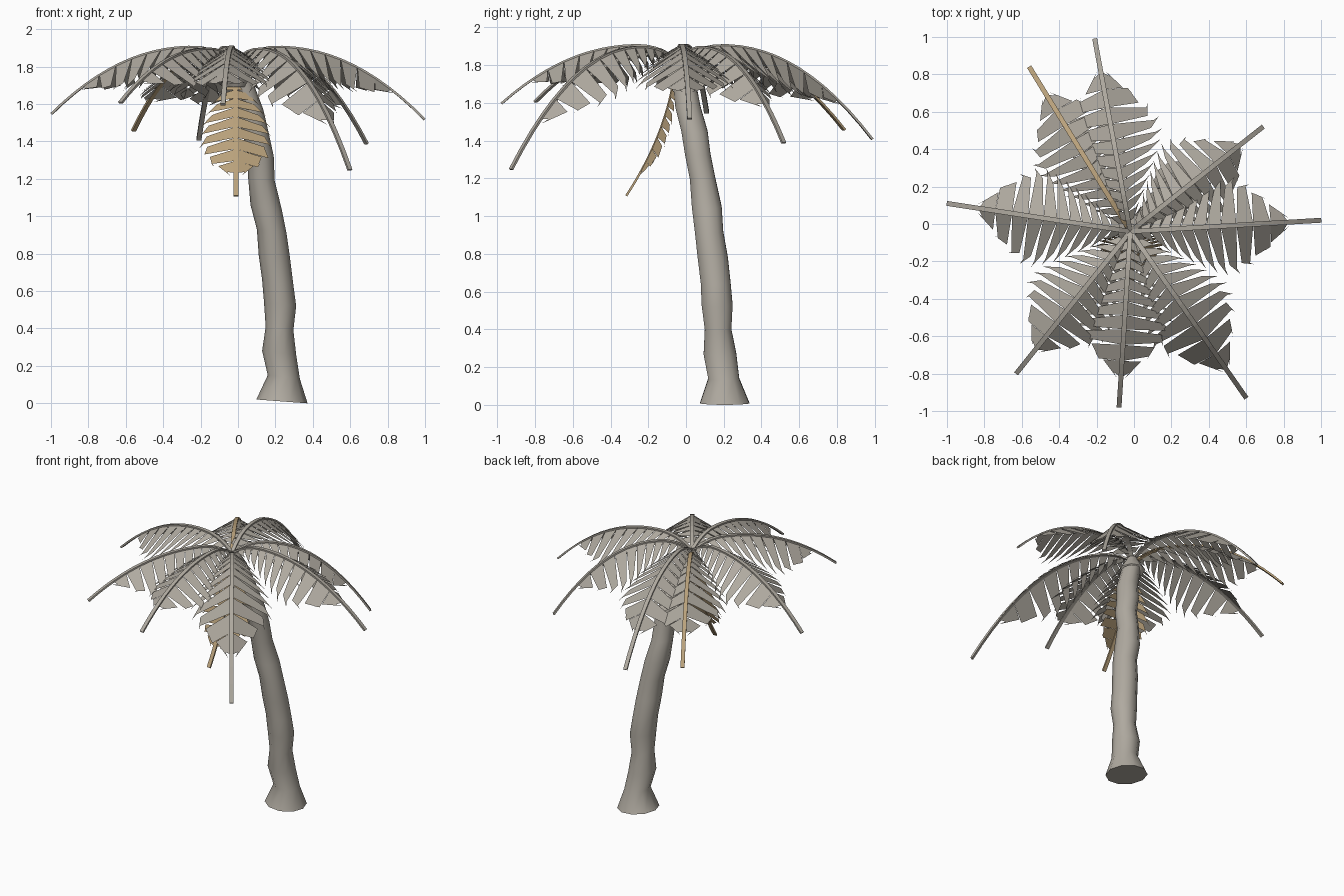
import bpy, bmesh, math
from mathutils import Vector

if "Cube" in bpy.data.objects:
    bpy.data.objects.remove(bpy.data.objects["Cube"])


def material(name, rgb):
    m = bpy.data.materials.new(name)
    m.diffuse_color = (*rgb, 1)
    m.use_nodes = True
    m.node_tree.nodes["Principled BSDF"].inputs["Base Color"].default_value = m.diffuse_color
    return m


GRAY = material("weathered_gray", (0.43, 0.40, 0.35))
TAN = material("dry_tan", (0.49, 0.36, 0.20))


def make(name, bm, mats, smooth=None):
    bmesh.ops.recalc_face_normals(bm, faces=bm.faces)
    me = bpy.data.meshes.new(name)
    bm.to_mesh(me)
    bm.free()
    for m in mats:
        me.materials.append(m)
    ob = bpy.data.objects.new(name, me)
    bpy.context.collection.objects.link(ob)
    if smooth:
        bpy.ops.object.select_all(action='DESELECT')
        ob.select_set(True)
        bpy.context.view_layer.objects.active = ob
        bpy.ops.object.shade_smooth_by_angle(angle=math.radians(smooth))
    return ob


def loft(bm, rings, mat=0):
    """Skin a list of closed point rings and cap both ends."""
    vs = [[bm.verts.new(p) for p in r] for r in rings]
    n = len(vs[0])
    faces = [(a[i], a[(i + 1) % n], b[(i + 1) % n], b[i])
             for a, b in zip(vs, vs[1:]) for i in range(n)]
    for f in faces + [vs[0][::-1], vs[-1]]:
        bm.faces.new(f).material_index = mat


def lerp_table(table, t):
    for (a, va), (b, vb) in zip(table, table[1:]):
        if t <= b:
            return va + (vb - va) * max(0, (t - a) / (b - a))
    return table[-1][1]


# Trunk: leaning, knobbly lofted rings (x, y, z, radius)
TRUNK = [(.235, .205, 0, .137), (.245, .20, .14, .086), (.22, .18, .27, .091),
         (.222, .17, .40, .074), (.225, .165, .53, .086), (.212, .157, .65, .083),
         (.195, .142, .78, .084), (.18, .122, .92, .079), (.15, .11, 1.05, .083),
         (.125, .088, 1.20, .071), (.12, .062, 1.33, .071), (.092, .045, 1.45, .073),
         (.065, .01, 1.58, .070), (.015, -.012, 1.73, .063)]
bm = bmesh.new()
rings = []
for k, (x, y, z, r) in enumerate(TRUNK):
    ring = []
    for i in range(10):
        a = math.tau * i / 10
        tilt = 0.01 - 0.075 * r * math.cos(a) if k == 0 else -0.12 * r * math.cos(a)
        ring.append((x + r * math.cos(a), y + r * math.sin(a), z + tilt))
    rings.append(ring)
loft(bm, rings)
make("trunk", bm, [GRAY], 50)

# Crown: short bud where the stalks meet
bm = bmesh.new()
loft(bm, [[(-.01 + r * math.cos(math.tau * i / 8), -.03 + r * math.sin(math.tau * i / 8), z)
           for i in range(8)] for z, r in [(1.69, .06), (1.74, .085), (1.83, .03)]])
make("crown", bm, [GRAY], 50)


def frond(name, mid, side, widths, fold, sweep, blade, mats, teeth=11, stem_mat=0):
    """Folded, saw-toothed blade on a thin stalk that follows mid(t), t = 0..1."""
    def frame(t):
        tan = (mid(min(t + .01, 1)) - mid(max(t - .01, 0))).normalized()
        n = side.cross(tan).normalized()
        return mid(t), n if n.z > 0 else -n

    def edge(t, s, shrink):
        p, n = frame(t)
        w = lerp_table(widths, t) * shrink
        return p + side * (s * w) - n * (fold * w)

    bm = bmesh.new()
    t0, t1 = blade
    step = (t1 - t0) / teeth
    for i in range(teeth):
        a, b = t0 + i * step, t0 + (i + 1) * step
        ma, mb = (t - sweep * math.sin(math.pi * (t - t0) / (t1 - t0)) for t in (a, b))
        for s in (-1, 1):
            pts = [mid(max(ma, 0)), mid(mb), edge(b - step * .2, s, .97),
                   edge(b + step * .15, s, 1.1), edge(a + step * .1, s, .86)]
            bm.faces.new([bm.verts.new(p) for p in pts])
    # stalk
    rings = []
    for k in range(17):
        p, n = frame(k / 16)
        rings.append([p + side * (.013 * u) + n * (.006 * v - .004)
                      for u, v in ((-1, -1), (1, -1), (1, 1), (-1, 1))])
    loft(bm, rings, stem_mat)
    make(name, bm, mats)


ORIGIN = Vector((-.02, -.04, 0))
WIDTHS = [(0, .02), (.1, .05), (.2, .11), (.4, .20), (.55, .245),
          (.64, .235), (.72, .18), (.78, .10), (.83, .02)]

# Spreading fronds: tip x, y, z and peak height
TIPS = {"left": (-1.0, .11, 1.55, 1.91), "right": (1.0, .02, 1.52, 1.91),
        "back": (-.21, .99, 1.41, 1.91), "back_right": (.69, .52, 1.39, 1.90),
        "front_left": (-.63, -.80, 1.61, 1.90), "front": (-.08, -.98, 1.60, 1.91),
        "front_right": (.60, -.93, 1.25, 1.90), "back_left": (-.56, .84, 1.46, 1.88)}
for label, (x, y, z, peak) in TIPS.items():
    out = Vector((x, y, 0)) - ORIGIN

    def mid(t, out=out, z=z, peak=peak):
        if t < .22:
            h = peak - .08 * ((.22 - t) / .22) ** 2
        else:
            h = peak - (peak - z) * ((t - .22) / .78) ** 2.1
        return ORIGIN + out * t + Vector((0, 0, h))

    side = Vector((-out.y, out.x, 0)).normalized()
    dry = label == "back_left"
    frond(label + "_frond", mid, side, WIDTHS, .58, .08, (.05, .83),
          [GRAY, TAN], stem_mat=1 if dry else 0)


# Hanging dry frond at the front
def hang(t):
    return Vector((-.015 + .005 * t, -.07 - .10 * t - .15 * t * t, 1.72 - .61 * t))


frond("hanging_dry_frond", hang, Vector((1, 0, 0)),
      [(0, .045), (.1, .08), (.25, .14), (.42, .18), (.6, .175), (.7, .13), (.8, .03)],
      .3, .05, (0, .8), [TAN], teeth=9)
